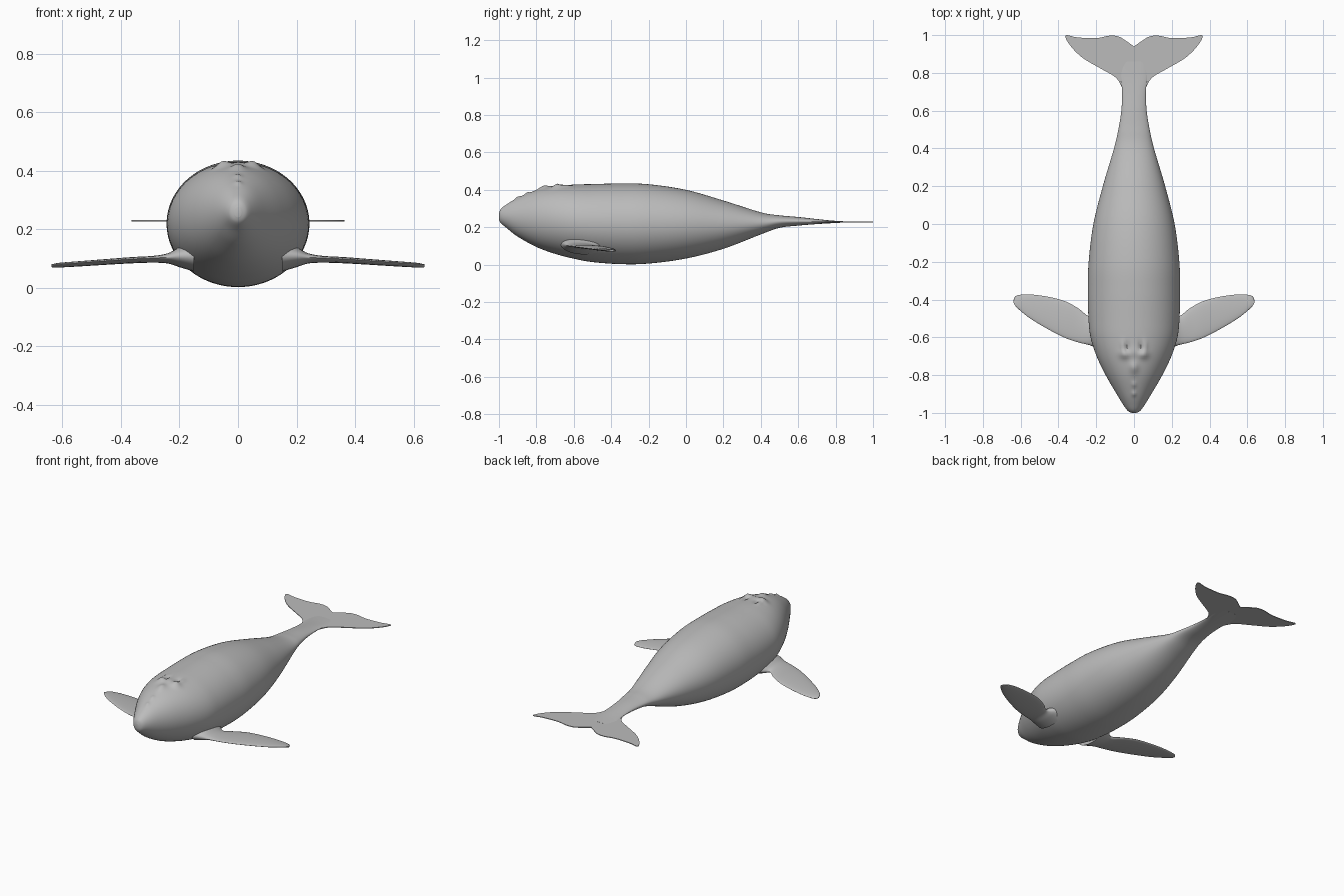
import bpy, bmesh, math

if "Cube" in bpy.data.objects:
    bpy.data.objects.remove(bpy.data.objects["Cube"])

skin = bpy.data.materials.new("grey_skin")
skin.diffuse_color = (0.5, 0.5, 0.5, 1)
skin.use_nodes = True
skin.node_tree.nodes["Principled BSDF"].inputs["Base Color"].default_value = skin.diffuse_color


def spline(rows, steps):
    """Catmull-Rom resampling of a list of equal-length tuples."""
    out = []
    for i in range(len(rows) - 1):
        a, b = rows[max(i - 1, 0)], rows[i]
        c, d = rows[i + 1], rows[min(i + 2, len(rows) - 1)]
        for s in range(steps):
            t = s / steps
            out.append(tuple(
                0.5 * (2 * q + (r - p) * t + (2 * p - 5 * q + 4 * r - w) * t * t
                       + (3 * q - p - 3 * r + w) * t ** 3)
                for p, q, r, w in zip(a, b, c, d)))
    return out + [rows[-1]]


def finish(bm, name, angle=60):
    bmesh.ops.recalc_face_normals(bm, faces=bm.faces)
    mesh = bpy.data.meshes.new(name)
    bm.to_mesh(mesh)
    bm.free()
    mesh.materials.append(skin)
    ob = bpy.data.objects.new(name, mesh)
    bpy.context.collection.objects.link(ob)
    bpy.ops.object.select_all(action='DESELECT')
    ob.select_set(True)
    bpy.context.view_layer.objects.active = ob
    bpy.ops.object.shade_smooth_by_angle(angle=math.radians(angle))
    return ob


def loft(rings, name):
    bm = bmesh.new()
    loops = [[bm.verts.new(p) for p in ring] for ring in rings]
    n = len(loops[0])
    for a, b in zip(loops, loops[1:]):
        for i in range(n):
            j = (i + 1) % n
            bm.faces.new((a[i], a[j], b[j], b[i]))
    bm.faces.new(loops[0])
    bm.faces.new(loops[-1])
    return finish(bm, name)


# Body stations: y, half width, bottom z, top z
body = [
    (-1.0, 0.012, 0.24, 0.275), (-0.99, 0.032, 0.222, 0.298),
    (-0.96, 0.055, 0.197, 0.322), (-0.9, 0.092, 0.15, 0.357),
    (-0.8, 0.15, 0.095, 0.398), (-0.7, 0.198, 0.058, 0.42),
    (-0.6, 0.23, 0.032, 0.428), (-0.5, 0.241, 0.014, 0.431),
    (-0.35, 0.244, 0.003, 0.434), (-0.2, 0.24, 0.006, 0.43),
    (0.0, 0.215, 0.033, 0.4), (0.2, 0.165, 0.085, 0.343),
    (0.4, 0.106, 0.162, 0.28), (0.5, 0.083, 0.197, 0.264),
    (0.6, 0.067, 0.209, 0.255), (0.7, 0.063, 0.217, 0.244),
    (0.78, 0.07, 0.222, 0.236), (0.86, 0.06, 0.226, 0.231),
]

# Bumps and blowhole slits on the head: x, y, x radius, y radius, height
bumps = [
    (0, -0.9, 0.012, 0.012, 0.008), (0, -0.85, 0.012, 0.012, 0.008),
    (0, -0.76, 0.022, 0.03, 0.014), (0, -0.68, 0.015, 0.025, 0.006),
]
for s in (-1, 1):
    bumps += [(s * 0.05, -0.69, 0.026, 0.022, 0.017),
              (s * 0.058, -0.645, 0.012, 0.03, 0.008),
              (s * 0.038, -0.65, 0.009, 0.024, -0.014)]


def body_ring(y, w, lo, hi, n=112):
    ring = []
    for i in range(n):
        a = 2 * math.pi * i / n
        x = w * math.cos(a)
        z = (lo + hi) / 2 + (hi - lo) / 2 * math.sin(a)
        if math.sin(a) > 0.5 and y < -0.5:
            z += sum(h * math.exp(-((x - bx) / rx) ** 2 - ((y - by) / ry) ** 2)
                     for bx, by, rx, ry, h in bumps)
        ring.append((x, y, z))
    return ring


loft([body_ring(*r) for r in spline(body, 9)], "body")

# Flipper stations: x, leading y, trailing y, centre z, half thickness
flipper = [
    (0.15, -0.67, -0.44, 0.105, 0.05), (0.2, -0.655, -0.46, 0.104, 0.034),
    (0.24, -0.64, -0.487, 0.1, 0.017), (0.29, -0.628, -0.45, 0.097, 0.011),
    (0.36, -0.605, -0.411, 0.094, 0.01), (0.45, -0.56, -0.386, 0.088, 0.009),
    (0.55, -0.5, -0.373, 0.081, 0.008), (0.61, -0.452, -0.376, 0.077, 0.007),
    (0.63, -0.431, -0.386, 0.075, 0.005), (0.637, -0.418, -0.402, 0.075, 0.003),
]


def flipper_ring(side, x, lead, trail, z, t, n=24):
    ring = []
    for i in range(n):
        a = 2 * math.pi * i / n
        c = math.cos(a)
        ring.append((side * x, (lead + trail) / 2 + (trail - lead) / 2 * c,
                     z - 0.004 * c + t * math.sin(a)))
    return ring


for side, label in ((-1, "left"), (1, "right")):
    loft([flipper_ring(side, *r) for r in spline(flipper, 5)], label + "_flipper")

# Tail fluke: half outline mirrored into one thin plate
edge = spline([
    (0.05, 0.68), (0.067, 0.73), (0.1, 0.778), (0.18, 0.825), (0.27, 0.878),
    (0.33, 0.935), (0.362, 0.985), (0.355, 1.0), (0.3, 0.988), (0.2, 0.984),
    (0.13, 0.997), (0.08, 0.992), (0.04, 0.968), (0.0, 0.94)], 4)
edge = [(x, min(y, 1.0)) for x, y in edge]
outline = edge + [(-x, y) for x, y in reversed(edge[:-1])]
bm = bmesh.new()
plate = bm.faces.new([bm.verts.new((x, y, 0.2265)) for x, y in outline])
top = bmesh.ops.extrude_face_region(bm, geom=[plate])["geom"]
bmesh.ops.translate(bm, vec=(0, 0, 0.004),
                    verts=[v for v in top if isinstance(v, bmesh.types.BMVert)])
finish(bm, "tail_fluke", 30)
